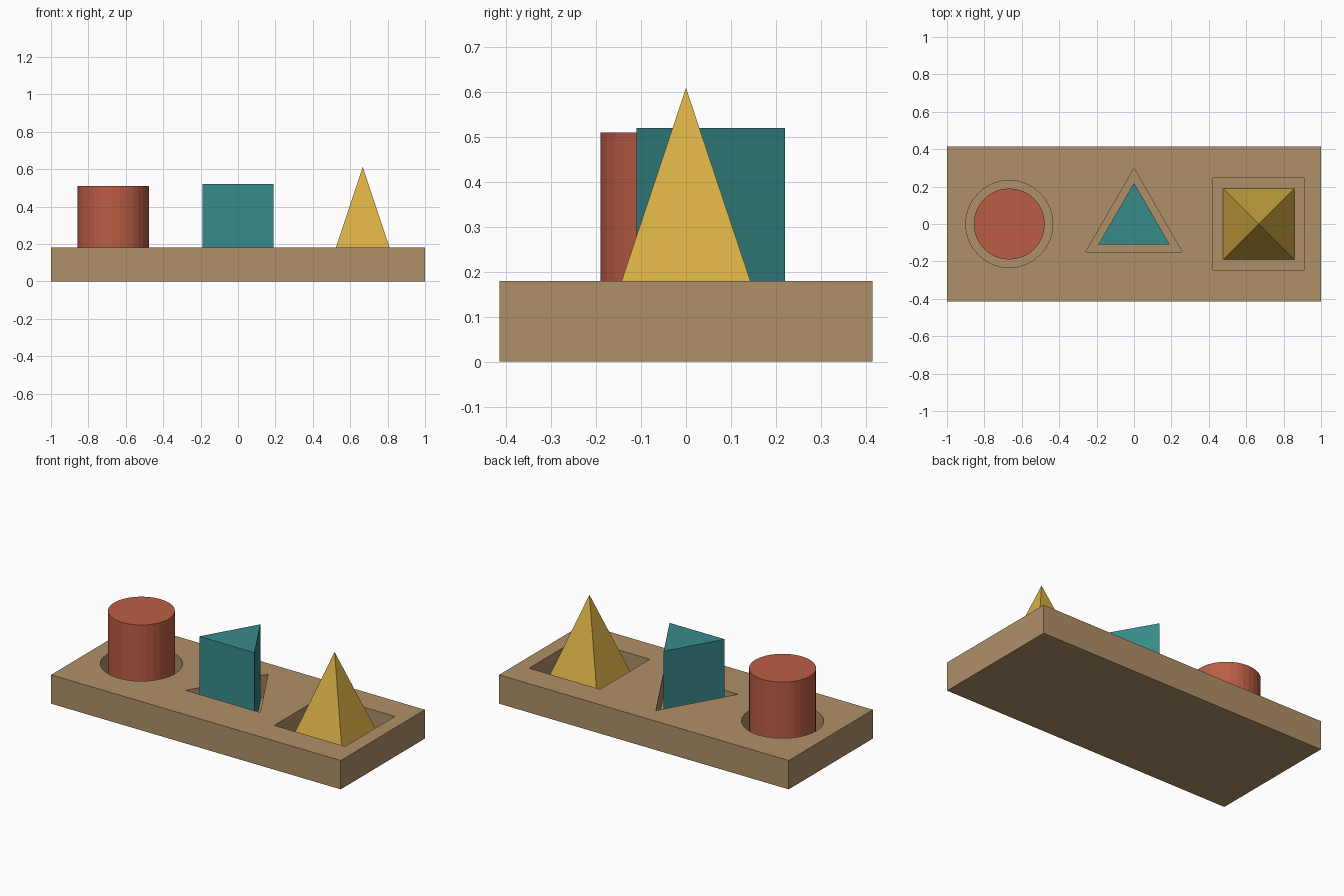
import bpy, bmesh
from math import cos, sin, pi, sqrt

if "Cube" in bpy.data.objects:
    bpy.data.objects.remove(bpy.data.objects["Cube"])

BOARD_TOP = 0.18
FLOOR = 0.04      # bottom of the recesses, where the pieces stand
SPACING = 0.667


def material(name, rgb):
    mat = bpy.data.materials.new(name)
    mat.diffuse_color = (*rgb, 1)
    mat.use_nodes = True
    mat.node_tree.nodes["Principled BSDF"].inputs["Base Color"].default_value = mat.diffuse_color
    return mat


def solid(name, x, sides, radius, z0, z1, start=pi / 2, pointed=False, mat=None):
    """Regular prism, or pyramid when pointed, centred on (x, 0)."""
    bm = bmesh.new()
    ring = [(radius * cos(start + 2 * pi * i / sides),
             radius * sin(start + 2 * pi * i / sides)) for i in range(sides)]
    low = [bm.verts.new((px, py, z0)) for px, py in ring]
    bm.faces.new(low[::-1])
    if pointed:
        tip = bm.verts.new((0, 0, z1))
        for i in range(sides):
            bm.faces.new((low[i], low[(i + 1) % sides], tip))
    else:
        high = [bm.verts.new((px, py, z1)) for px, py in ring]
        bm.faces.new(high)
        for i in range(sides):
            j = (i + 1) % sides
            bm.faces.new((low[i], low[j], high[j], high[i]))
    mesh = bpy.data.meshes.new(name)
    bm.to_mesh(mesh)
    bm.free()
    obj = bpy.data.objects.new(name, mesh)
    obj.location.x = x
    bpy.context.collection.objects.link(obj)
    if mat:
        mesh.materials.append(mat)
    return obj


wood = material("wood", (0.43, 0.28, 0.14))
red = material("red", (0.50, 0.11, 0.06))
teal = material("teal", (0.04, 0.26, 0.26))
yellow = material("yellow", (0.69, 0.43, 0.06))

# Board
bpy.ops.mesh.primitive_cube_add(size=1, location=(0, 0, BOARD_TOP / 2))
board = bpy.context.object
board.name = "board"
board.scale = (2, 0.83, BOARD_TOP)
bpy.ops.object.transform_apply(location=True, rotation=False, scale=True)
board.data.materials.append(wood)

# Recesses cut into the board, one per piece
recesses = [
    solid("round_recess", -SPACING, 32, 0.233, FLOOR, 0.3, mat=wood),
    solid("triangle_recess", 0, 3, 0.297, FLOOR, 0.3, mat=wood),
    solid("square_recess", SPACING, 4, 0.245 * sqrt(2), FLOOR, 0.3, pi / 4, mat=wood),
]
bpy.context.view_layer.objects.active = board
for cutter in recesses:
    cutter.hide_render = True
    cut = board.modifiers.new(cutter.name, 'BOOLEAN')
    cut.operation = 'DIFFERENCE'
    cut.solver = 'EXACT'
    cut.object = cutter
    bpy.ops.object.modifier_apply(modifier=cut.name)
    bpy.data.objects.remove(cutter)

# Loose pieces standing in the recesses
solid("cylinder_piece", -SPACING, 32, 0.19, FLOOR, 0.51, mat=red)
solid("triangle_piece", 0, 3, 0.22, FLOOR, 0.52, mat=teal)
solid("pyramid_piece", SPACING, 4, 0.19 * sqrt(2), FLOOR, 0.61, pi / 4, pointed=True, mat=yellow)
